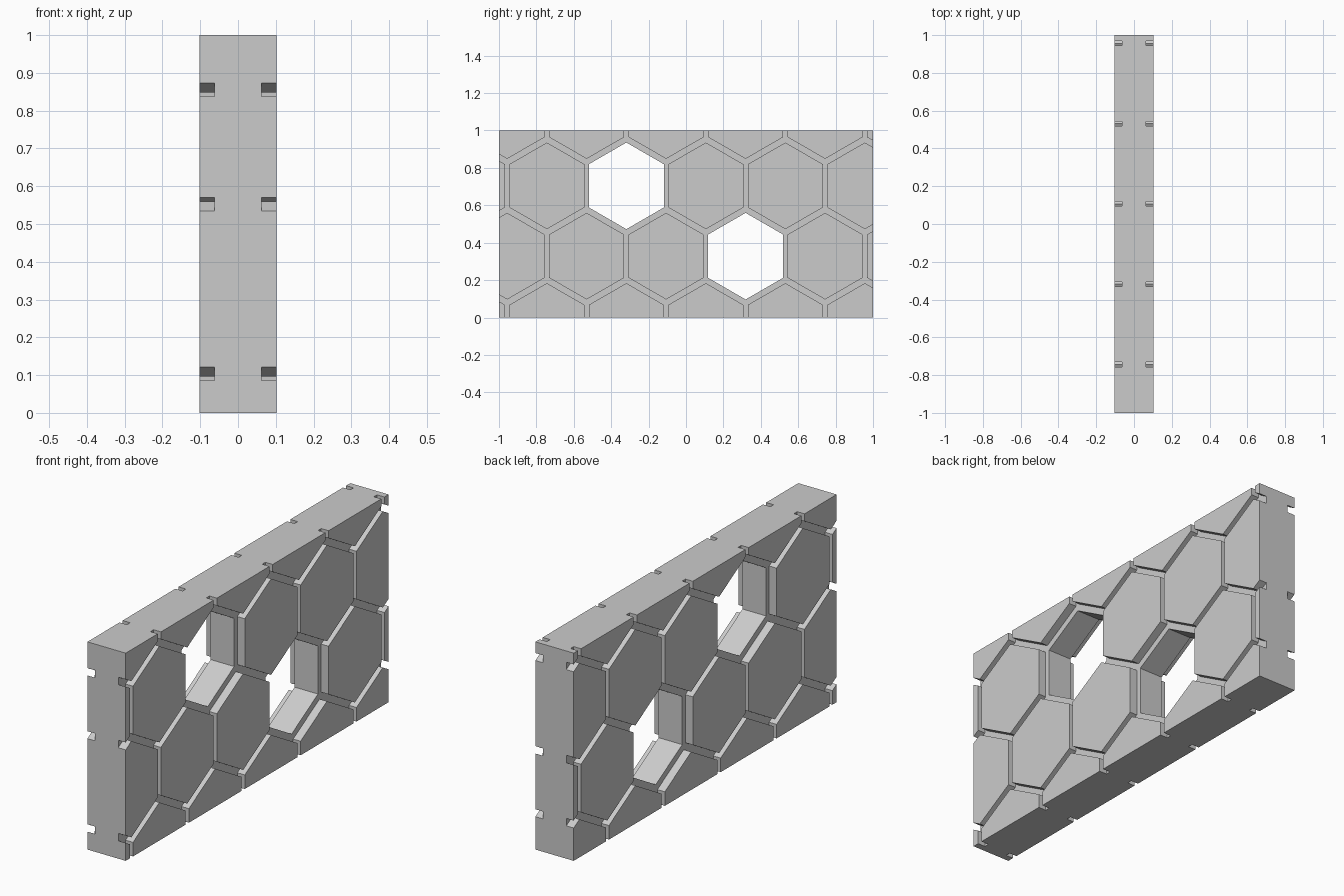
import bpy, bmesh
from math import pi, sin, cos

if "Cube" in bpy.data.objects:
    bpy.data.objects.remove(bpy.data.objects["Cube"])

HALF, CORE = 0.102, 0.0625        # half thickness of tiles and of the groove floor
R = 0.2315                        # hexagon radius
PITCH_Y, PITCH_Z = 0.425, 0.376   # tile spacing
HOLES = [(-0.75 * PITCH_Y, 0.704), (0.75 * PITCH_Y, 0.328)]


def new_object(name, bm):
    bmesh.ops.recalc_face_normals(bm, faces=bm.faces)
    mesh = bpy.data.meshes.new(name)
    bm.to_mesh(mesh)
    bm.free()
    ob = bpy.data.objects.new(name, mesh)
    bpy.context.collection.objects.link(ob)
    return ob


def box(name, hx, hy, z0, z1):
    bm = bmesh.new()
    for v in bmesh.ops.create_cube(bm, size=2)["verts"]:
        v.co = (v.co.x * hx, v.co.y * hy, z0 if v.co.z < 0 else z1)
    return new_object(name, bm)


def hex_columns(name, centres, hx):
    bm = bmesh.new()
    for cy, cz in centres:
        rings = [[bm.verts.new((x, cy + R * sin(k * pi / 3), cz + R * cos(k * pi / 3)))
                  for k in range(6)] for x in (-hx, hx)]
        for ring in rings:
            bm.faces.new(ring)
        for k in range(6):
            j = (k + 1) % 6
            bm.faces.new((rings[0][k], rings[0][j], rings[1][j], rings[1][k]))
    return new_object(name, bm)


def boolean(ob, other, op):
    mod = ob.modifiers.new(op.lower(), 'BOOLEAN')
    mod.operation, mod.solver, mod.object = op, 'EXACT', other
    bpy.context.view_layer.objects.active = ob
    bpy.ops.object.modifier_apply(modifier=mod.name)
    bpy.data.objects.remove(other)


# staggered hexagon grid, leaving out the two window tiles
centres = []
for row in range(-1, 3):
    z = 0.328 + row * PITCH_Z
    shift = 0.75 if row % 2 == 0 else 0.25
    for col in range(-5, 4):
        y = (col + shift) * PITCH_Y
        if not any(abs(y - hy) + abs(z - hz) < 0.01 for hy, hz in HOLES):
            centres.append((y, z))

# oversized wall core with tiles raised on both faces
wall = box("honeycomb_wall", CORE, 1.2, -0.2, 1.2)
boolean(wall, hex_columns("tiles", centres, HALF), 'UNION')
# through windows
boolean(wall, hex_columns("windows", HOLES, 0.3), 'DIFFERENCE')
# trim to the final rectangle
boolean(wall, box("trim", 0.3, 1.0, 0.0, 1.0), 'INTERSECT')
